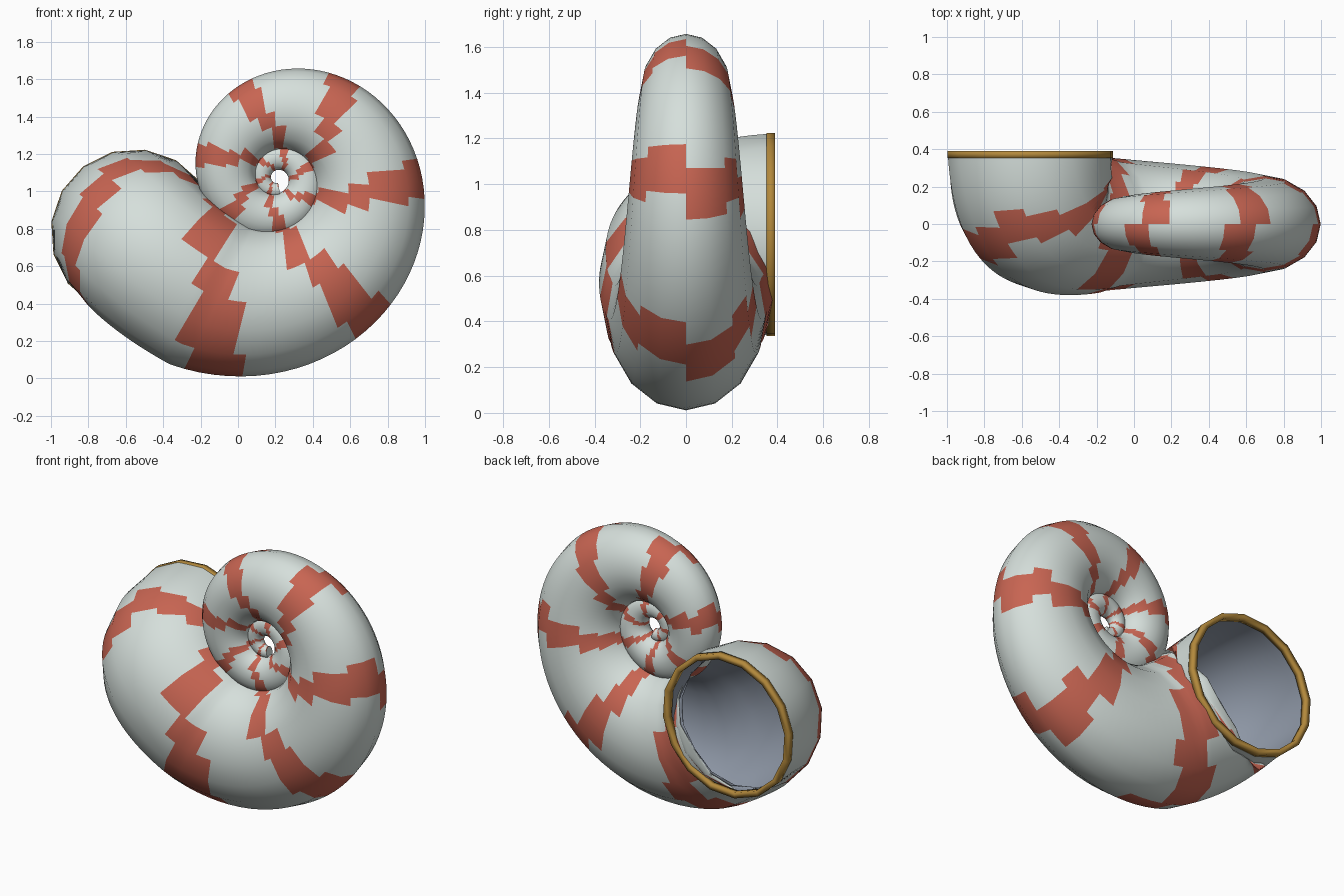
import bpy, bmesh, math
from mathutils import Vector

if "Cube" in bpy.data.objects:
    bpy.data.objects.remove(bpy.data.objects["Cube"])

SIDES = 16
CENTRE = Vector((0.21, 0, 1.07))
GROWTH = 3.25         # size ratio per full turn
OVERLAP = 0.82        # each whorl sits a little over the one before
LEAVE = 120           # degrees at which the tube leaves the spiral
# How far the stripe leans along the tube, per side face (front outer-inner, back inner-outer)
LEAN = [0, 0, 4, 4, 11, 22, 22, 30, 30, 26, 20, 12, 12, 6, 9, 9]
# The same for the last stripe, on the bend
BEND_LEAN = [0, 0, 2, 2, 5, 10, 7, 4, 4, 6, 8, 6, 6, 3, 4, 4]


def material(name, rgb):
    m = bpy.data.materials.new(name)
    m.diffuse_color = (*rgb, 1)
    m.use_nodes = True
    m.node_tree.nodes["Principled BSDF"].inputs["Base Color"].default_value = m.diffuse_color
    return m


cream = material("pale shell", (0.67, 0.74, 0.71))
red = material("red stripe", (0.58, 0.13, 0.085))
grey = material("grey lining", (0.27, 0.31, 0.38))
gold = material("gold lip", (0.45, 0.25, 0.045))


def spiral_ring(s):
    """Centre, radial axis, side axis and the two radii at s degrees clockwise."""
    r = 0.775 * GROWTH ** (s / 360)
    inner = OVERLAP * r / GROWTH
    t = math.radians(s)
    e = Vector((math.cos(t), 0, -math.sin(t)))
    a = (r - inner) / 2
    return CENTRE + e * (r + inner) / 2, e, Vector((0, -1, 0)), a, a * 0.83


def elbow_ring(t):
    """Ring on the bend that turns the mouth towards +y."""
    p0, e, side, a, b = spiral_ring(LEAVE)
    p3 = Vector((-0.555, 0.37, 0.78))
    q = math.radians(LEAVE)
    start = Vector((-math.sin(q), 0, -math.cos(q)))
    p1 = p0 + start * 0.40
    p2 = Vector((-0.555, 0.05, 0.78))
    u = 1 - t
    p = p0 * u**3 + p1 * (3*u*u*t) + p2 * (3*u*t*t) + p3 * t**3
    d = (p1 - p0) * (u*u) + (p2 - p1) * (2*u*t) + (p3 - p2) * (t*t)
    rot = start.rotation_difference(d.normalized())
    return p, rot @ e, rot @ side, a + (0.444 - a) * t**0.7, b + (0.444 - b) * t**0.6


def ring_points(ring, shrink=0.0):
    p, e, side, a, b = ring
    out = []
    for i in range(SIDES):
        f = 2 * math.pi * i / SIDES
        c = p + e * (math.cos(f) * (a - shrink)) + side * (math.sin(f) * (b - shrink))
        c.y = min(c.y, 0.385)         # nothing pokes out of the mouth
        out.append(c)
    return out


def loft(name, loops, mats, rule=None, close=False, cap=False):
    bm = bmesh.new()
    rows = [[bm.verts.new(c) for c in loop] for loop in loops]
    pairs = list(zip(rows, rows[1:])) + ([(rows[-1], rows[0])] if close else [])
    for k, (r0, r1) in enumerate(pairs):
        for i in range(SIDES):
            j = (i + 1) % SIDES
            f = bm.faces.new((r0[i], r0[j], r1[j], r1[i]))
            f.smooth = True
            if rule:
                f.material_index = rule(k, i)
    if cap:
        bm.faces.new(rows[0])
    bmesh.ops.recalc_face_normals(bm, faces=bm.faces)
    me = bpy.data.meshes.new(name)
    bm.to_mesh(me)
    bm.free()
    ob = bpy.data.objects.new(name, me)
    bpy.context.collection.objects.link(ob)
    for m in mats:
        me.materials.append(m)
    return ob


# Coiled shell with stepped stripes
STEP, BEND = 4, 32
degrees = [float(s) for s in range(-640, LEAVE + 1, STEP)]
rings = [spiral_ring(s) for s in degrees]
rings += [elbow_ring(k / BEND) for k in range(1, BEND + 1)]
degrees += [LEAVE + 80 * k / BEND for k in range(1, BEND + 1)]


def stripe(k, i):
    s = (degrees[k] + degrees[k + 1]) / 2
    if s > 150:       # last, narrower stripe on the bend
        return 1 if 162 < s - BEND_LEAN[i] < 173 else 0
    return 1 if (s - LEAN[i] + 8) % 55 < 15.5 else 0


loft("shell", [ring_points(r) for r in rings], [cream, red], stripe, cap=True)

# Lining seen through the mouth, running back into the last whorl
deep = [spiral_ring(s) for s in range(60, LEAVE, 10)]
deep += [elbow_ring(k / 16) for k in range(0, 17)]
loft("mouth_lining", [ring_points(r, 0.02) for r in deep], [grey], cap=True)

# Lip around the mouth
mouth = Vector((-0.555, 0, 0.78))


def lip_loop(radius, y):
    _, e, side, _, _ = elbow_ring(1)
    return [c + Vector((0, y, 0)) for c in ring_points((mouth, e, side, radius, radius))]


loft("mouth_lip", [lip_loop(0.447, 0.352), lip_loop(0.447, 0.39),
                   lip_loop(0.412, 0.39), lip_loop(0.412, 0.352)], [gold], close=True)
